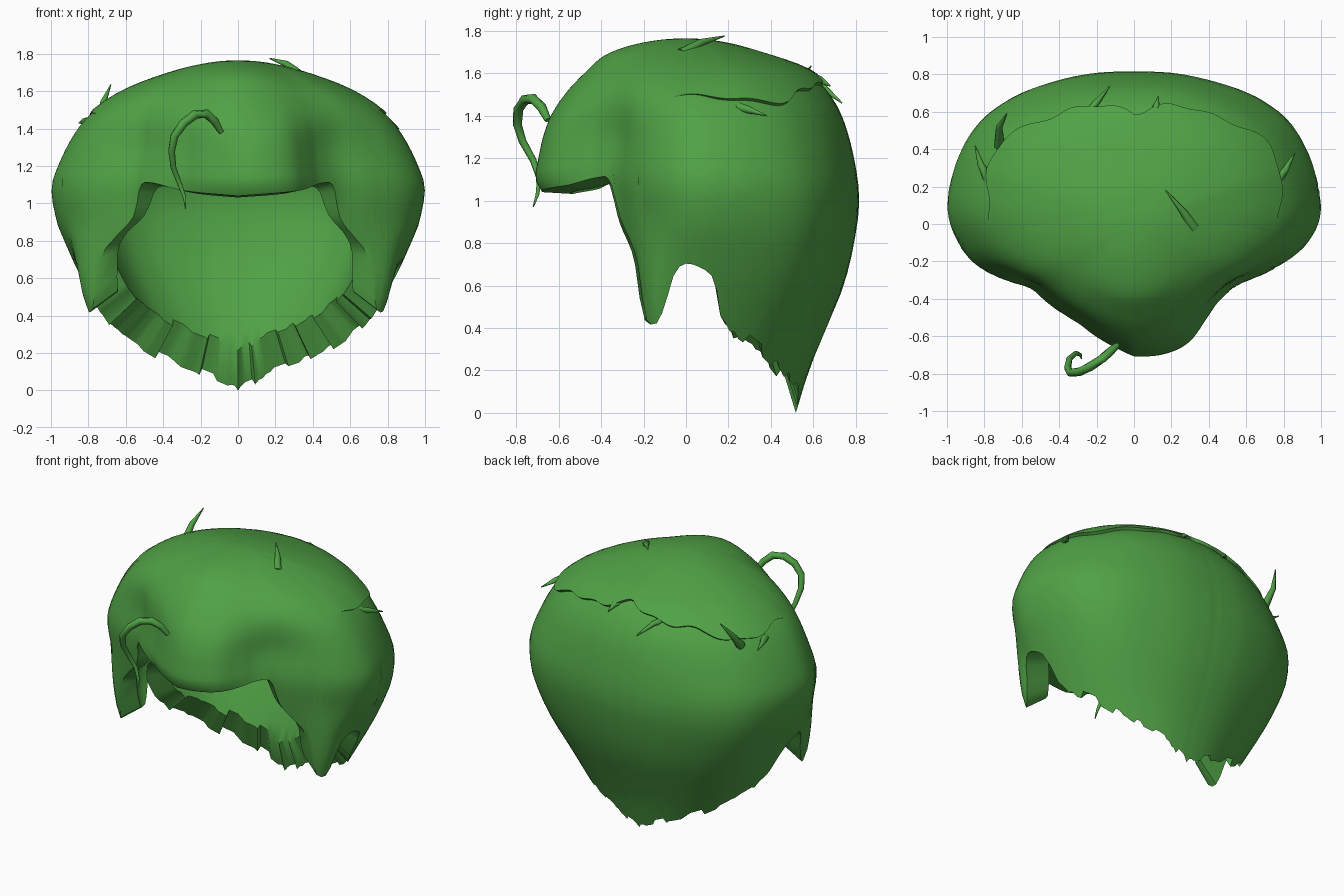
import bpy, bmesh, math, random
from mathutils import Vector

if "Cube" in bpy.data.objects:
    bpy.data.objects.remove(bpy.data.objects["Cube"])

random.seed(4)
green = bpy.data.materials.new("hair green")
green.diffuse_color = (0.08, 0.36, 0.06, 1)
green.use_nodes = True
green.node_tree.nodes["Principled BSDF"].inputs["Base Color"].default_value = green.diffuse_color
TOP, N, RINGS = 1.765, 180, 30
CENTRE = Vector((0, 0, 1.0))


def spline(pts, x):
    """Smooth interpolation through sorted (x, y) points."""
    if x <= pts[0][0]:
        return pts[0][1]
    for i in range(len(pts) - 1):
        (x0, y0), (x1, y1) = pts[i], pts[i + 1]
        if x <= x1:
            a, b = pts[max(i - 1, 0)], pts[min(i + 2, len(pts) - 1)]
            h = x1 - x0
            m0, m1 = (y1 - a[1]) / (x1 - a[0]) * h, (b[1] - y0) / (b[0] - x0) * h
            t = (x - x0) / h
            return ((2*t**3 - 3*t*t + 1) * y0 + (t**3 - 2*t*t + t) * m0
                    + (3*t*t - 2*t**3) * y1 + (t**3 - t*t) * m1)
    return pts[-1][1]


def depth(z):
    return math.sqrt(max(0, TOP - z) / TOP)


def profile(pts):
    return [(depth(z), s) for z, s in pts]


def clamp(v):
    return max(0.0, min(1.0, v))


def bump(x, mid, width):
    return math.exp(-((x - mid) / width) ** 2)


# plan outline radius by angle (-90 front, 0 side, 90 back)
REAR = [(25, .995), (34, .975), (43, .94), (62, .868), (80, .825), (90, .815)]
PLAN_R = [(-90, .708), (-78, .715), (-66, .70), (-54, .645), (-43, .615), (-30, .65),
          (-18, .785), (-8, .915), (1, .99), (10, 1.005)] + REAR
PLAN_L = [(-90, .708), (-81, .668), (-71, .634), (-60, .609), (-38, .634), (-31, .66),
          (-23, .76), (-14, .88), (-7, .94), (3, .995), (12, 1.005)] + REAR
# fuller outline used towards the crown, where the side valleys fade out
PLAN_CROWN = [(-90, .705), (-60, .70), (-40, .74), (-20, .87), (0, .98), (15, 1.0)] + REAR
# vertical profiles, radius factor by height
FRONT = profile([(TOP, 0), (1.7, .5), (1.6, .68), (1.5, .81), (1.4, .9), (1.3, .95),
                 (1.2, .98), (1.1, 1), (1.03, .95), (.8, .9), (0, .7)])
SIDE = profile([(TOP, 0), (1.7, .37), (1.6, .62), (1.5, .77), (1.4, .86), (1.2, .965),
                (1.08, 1), (.9, .97), (.8, .93), (.6, .84), (.4, .74), (.2, .63), (0, .5)])
BACK = profile([(TOP, 0), (1.7, .4), (1.6, .71), (1.5, .83), (1.4, .9), (1.2, .97),
                (1.0, 1), (.8, .97), (.6, .91), (.4, .81), (.2, .71), (0, .635)])
# hem height: fringe, face edge, sideburn, ear arch, nape
HEM = [(-90, 1.04), (-60, 1.07), (-42, 1.11), (-35, 1.09), (-30, .93), (-22, .8),
       (-18, .7), (-15, .47), (-12.5, .42), (-9.5, .43), (-6.5, .53), (-4.5, .63),
       (-1, .70), (5, .68), (9, .62), (13, .42), (20, .37), (46, .19), (70, .1), (90, .02)]
CAP_HEM = [(-90, 1.65), (-20, 1.55), (10, 1.47), (45, 1.49), (70, 1.56), (90, 1.58)]


def angle_deg(a):
    return math.degrees(math.asin(max(-1, min(1, math.sin(a)))))


def point(a, u):
    """Point on the outer hair at angle a (radians) and depth u below the crown."""
    sa, ca = math.sin(a), math.cos(a)
    phi, z = angle_deg(a), TOP * (1 - u * u)
    s = spline(SIDE, u) * ca * ca + spline(FRONT if sa < 0 else BACK, u) * sa * sa
    f = clamp((z - 1.25) / .4)
    f = f * f * (3 - 2 * f)
    r = spline(PLAN_R if ca > 0 else PLAN_L, phi) * (1 - f) + spline(PLAN_CROWN, phi) * f
    # sideburns hang straighter than the rest, rear corners are fuller
    r *= s * (1 + .2 * bump(phi, -13, 8) * clamp((.9 - z) / .45))
    r *= 1 + (.04 if ca > 0 else .03) * bump(phi, 38, 18) * bump(z, .75, .35)
    return Vector((r * ca, r * sa, z))


def finish(bm, name, angle=40):
    bmesh.ops.recalc_face_normals(bm, faces=bm.faces[:])
    me = bpy.data.meshes.new(name)
    bm.to_mesh(me)
    bm.free()
    ob = bpy.data.objects.new(name, me)
    bpy.context.collection.objects.link(ob)
    me.materials.append(green)
    bpy.ops.object.select_all(action='DESELECT')
    ob.select_set(True)
    bpy.context.view_layer.objects.active = ob
    bpy.ops.object.shade_smooth_by_angle(angle=math.radians(angle))


def bridge(bm, r0, r1):
    n = len(r0)
    for i in range(n):
        bm.faces.new((r0[i], r0[(i + 1) % n], r1[(i + 1) % n], r1[i]))


def fan(bm, ring, co):
    v = bm.verts.new(co)
    for i in range(len(ring)):
        bm.faces.new((v, ring[i], ring[(i + 1) % len(ring)]))


angles = [2 * math.pi * i / N for i in range(N)]

# main hair: outer surface, thick ragged hem, inner surface
hems, jag = [], 0
for i, a in enumerate(angles):
    d = angle_deg(a)
    if i % 4 == 0 or random.random() < .2:
        jag = random.uniform(-.03, .03)
    z = spline(HEM, d) + (jag if d > 12 else 0)
    hems.append(0.0 if i == N // 4 else max(.015, z))

bm = bmesh.new()
inner_rings, outer_rings = [], []
for k in range(1, RINGS + 1):
    t = k / RINGS
    outer, inner = [], []
    for i, a in enumerate(angles):
        p = point(a, depth(hems[i]) * t)
        # the hair thins out along the edges beside the face and at the back
        s = .79 + .13 * bump(angle_deg(a), -25, 10) * t ** 4
        q = CENTRE + (p - CENTRE) * s
        if q.y > 0:
            q.y *= 1 + .11 * t
        outer.append(bm.verts.new(p))
        inner.append(bm.verts.new(q))
    outer_rings.append(outer)
    inner_rings.append(inner)
for rings, scale in ((outer_rings, 1), (inner_rings, .79)):
    fan(bm, rings[0], CENTRE + (Vector((0, 0, TOP)) - CENTRE) * scale)
    for r0, r1 in zip(rings, rings[1:]):
        bridge(bm, r0, r1)
bridge(bm, outer_rings[-1], inner_rings[-1])
finish(bm, "hair_main")

# upper layer of hair overhanging the back with a wavy edge
bm = bmesh.new()
rings = []
for k in range(1, 14):
    ring = []
    t = min(k, 12) / 12
    for a in angles:
        d = angle_deg(a)
        z = spline(CAP_HEM, d) + .018 * math.sin(a * 9) + .01 * math.sin(a * 17 + 1)
        lift = .03 * t * clamp((d + 10) / 30) - .006 if k < 13 else -.04
        p = point(a, depth(z) * t)
        ring.append(bm.verts.new(CENTRE + (p - CENTRE) * (1 + lift)))
    rings.append(ring)
fan(bm, rings[0], (0, 0, TOP - .005))
for r0, r1 in zip(rings, rings[1:]):
    bridge(bm, r0, r1)
finish(bm, "hair_top_layer")


def strand(name, pts, radii, sides=8):
    """Tapered tube along a few points."""
    pts = [Vector(p) for p in pts]
    bm = bmesh.new()
    rings = []
    for i, p in enumerate(pts):
        t = (pts[min(i + 1, len(pts) - 1)] - pts[max(i - 1, 0)]).normalized()
        u = t.cross(Vector((0.3, 1, 0.1))).normalized()
        v = t.cross(u)
        rings.append([bm.verts.new(p + (u * math.cos(2 * math.pi * j / sides)
                      + v * math.sin(2 * math.pi * j / sides)) * radii[i])
                      for j in range(sides)])
    for r0, r1 in zip(rings, rings[1:]):
        bridge(bm, r0, r1)
    bm.faces.new(rings[0])
    bm.faces.new(rings[-1])
    finish(bm, name, 50)


# loose curl hanging in front of the forehead
strand("forehead_curl",
       [(-.28, -.72, .97), (-.285, -.70, 1.03), (-.31, -.69, 1.10), (-.345, -.72, 1.19),
        (-.355, -.77, 1.28), (-.34, -.795, 1.36), (-.29, -.79, 1.43), (-.23, -.76, 1.475),
        (-.17, -.72, 1.48), (-.125, -.68, 1.44), (-.09, -.65, 1.38)],
       [.003, .009, .013, .016, .019, .022, .024, .025, .025, .023, .016])

# small stray tufts on the crown and along the layer edge
tufts = [((.32, -.02, 1.69), (.26, .07, 1.745), (.17, .18, 1.775)),
         ((-.28, .54, 1.57), (-.2, .65, 1.53), (-.13, .735, 1.46)),
         ((.08, .55, 1.59), (.12, .63, 1.57), (.13, .68, 1.54)),
         ((-.72, .42, 1.43), (-.72, .52, 1.54), (-.68, .59, 1.635)),
         ((-.76, .20, 1.43), (-.82, .32, 1.44), (-.85, .42, 1.43)),
         ((.74, .20, 1.45), (.81, .29, 1.43), (.86, .38, 1.40))]
for i, pts in enumerate(tufts):
    strand("tuft_%d" % (i + 1), pts, [.03, .018, .003])
